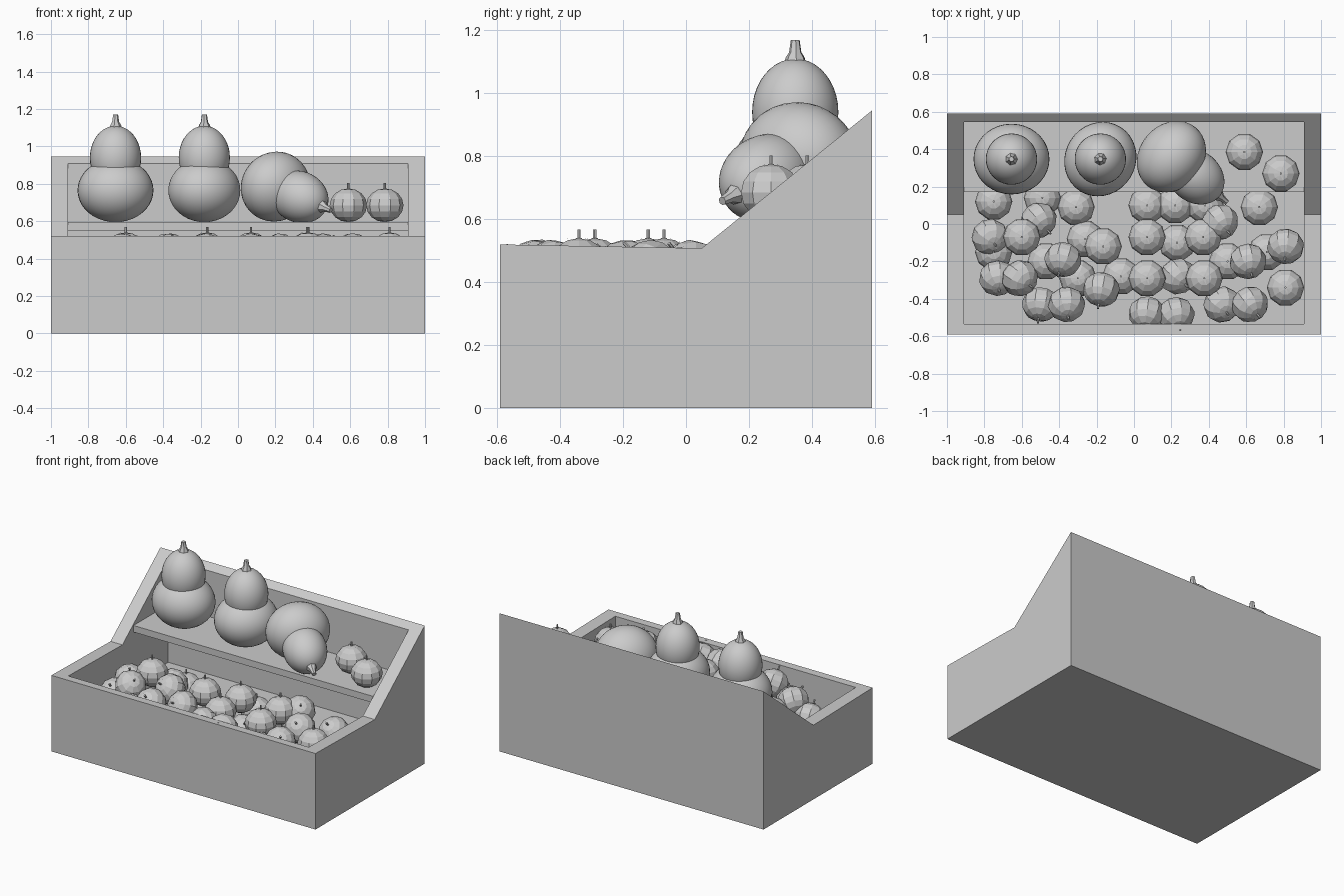
import bpy, bmesh, math, random
from mathutils import Matrix, Vector, Euler

if "Cube" in bpy.data.objects:
    bpy.data.objects.remove(bpy.data.objects["Cube"])

random.seed(4)


def finish(bm, name):
    bmesh.ops.recalc_face_normals(bm, faces=bm.faces)
    me = bpy.data.meshes.new(name)
    bm.to_mesh(me)
    bm.free()
    ob = bpy.data.objects.new(name, me)
    bpy.context.collection.objects.link(ob)
    return ob


def prism(name, profile, half):
    """Extrude a (y, z) profile across x, symmetric about x = 0."""
    bm = bmesh.new()
    face = bm.faces.new([bm.verts.new((-half, y, z)) for y, z in profile])
    ext = bmesh.ops.extrude_face_region(bm, geom=[face])
    moved = [v for v in ext["geom"] if isinstance(v, bmesh.types.BMVert)]
    bmesh.ops.translate(bm, verts=moved, vec=(2 * half, 0, 0))
    return finish(bm, name)


def lathe(bm, profile, sides, squash=1.0):
    """Revolve an (r, z) profile around z; ends at r = 0 become poles."""
    rings = []
    for r, z in profile:
        if r == 0:
            rings.append([bm.verts.new((0, 0, z))])
        else:
            angles = [math.tau * i / sides for i in range(sides)]
            rings.append([bm.verts.new((r * math.cos(a), r * squash * math.sin(a), z))
                          for a in angles])
    for a, b in zip(rings, rings[1:]):
        for i in range(sides):
            j = (i + 1) % sides
            quad = [a[i % len(a)], a[j % len(a)], b[j % len(b)], b[i % len(b)]]
            bm.faces.new(list(dict.fromkeys(quad)))


def ball(r, h, zc, rings):
    pts = [(r * math.sin(math.pi * i / rings), zc - h * math.cos(math.pi * i / rings))
           for i in range(1, rings)]
    return [(0, zc - h)] + pts + [(0, zc + h)]


# Display bin: sloped-sided box hollowed out from above
bin_box = prism("display_bin", [(-.59, 0), (-.59, .52), (.05, .508), (.59, .945), (.59, 0)], 1)
cutter = prism("bin_cutter", [(-.535, .2), (-.535, 1.2), (.545, 1.2), (.545, .2)], .91)
cutter.hide_render = True
mod = bin_box.modifiers.new("hollow", 'BOOLEAN')
mod.operation, mod.solver, mod.object = 'DIFFERENCE', 'EXACT', cutter
bpy.context.view_layer.objects.active = bin_box
bpy.ops.object.modifier_apply(modifier=mod.name)
bpy.data.objects.remove(cutter)

# Back shelf
prism("shelf", [(.17, .55), (.17, .595), (.55, .595), (.55, .55)], .912)

# Gourd: squashed body, egg-shaped neck and a tapered stem (base at origin)
bm = bmesh.new()
lathe(bm, ball(.203, .17, .17, 20), 36, .93)
lathe(bm, ball(.137, .17, .345, 20), 36)
lathe(bm, [(0, .49), (.034, .505), (.03, .52), (.02, .535), (.014, .575), (0, .575)], 7)
gourd = finish(bm, "gourd_left")
bpy.context.view_layer.objects.active = gourd
gourd.select_set(True)
bpy.ops.object.shade_smooth_by_angle(angle=math.radians(35))
gourd.location = (-.655, .347, .595)

upright = bpy.data.objects.new("gourd_middle", gourd.data)
upright.matrix_world = Matrix.Translation((-.18, .347, .595)) @ Matrix.Rotation(1.0, 4, 'Z')
bpy.context.collection.objects.link(upright)

lean = Vector((.315, -.26, -.135)).to_track_quat('Z', 'Y').to_matrix().to_4x4()
lying = bpy.data.objects.new("gourd_lying", gourd.data)
lying.matrix_world = (Matrix.Translation((.2, .36, .785)) @ lean
                      @ Matrix.Translation((0, 0, -.17)))
bpy.context.collection.objects.link(lying)

# Small round fruit: faceted ball, thin stalk, little star of sepals
bm = bmesh.new()
lathe(bm, ball(.1, .09, 0, 8), 10)
lathe(bm, [(0, .08), (.006, .08), (.006, .118), (0, .118)], 6)
for i in range(5):
    a = math.tau * i / 5
    pts = [(.008, a - 1, .09), (.04, a, .088), (.008, a + 1, .09)]
    bm.faces.new([bm.verts.new((r * math.cos(t), r * math.sin(t), z)) for r, t, z in pts])
first = finish(bm, "small_fruit")
fruit_mesh = first.data
bpy.data.objects.remove(first)


def fruit(name, x, y, z, tilt):
    ob = bpy.data.objects.new(name, fruit_mesh)
    ob.location = (x, y, z)
    ob.rotation_euler = Euler((tilt * random.uniform(.5, 1), tilt * random.uniform(-1, 1),
                               random.uniform(0, .6) if tilt else 0))
    bpy.context.collection.objects.link(ob)


# Fruit on the shelf
for p in [(.59, .385), (.785, .27)]:
    fruit("shelf_fruit", *p, .685, 0)

# Upright and tipped fruit heaped in the bin, by layer
layers = [
    ("top_fruit", .45, 0, [(-.6, -.07), (-.165, -.12), (.07, -.07), (.37, -.07), (.07, -.29),
                           (.375, -.29), (.81, -.34)]),
    ("tipped_fruit", .44, .9, [(-.38, -.19), (-.61, -.29), (-.175, -.35), (-.36, -.43),
                               (.07, -.48), (.225, -.485), (.62, -.43), (.61, -.2),
                               (.81, -.12), (.46, .01)]),
    ("middle_fruit", .36, .9, [(-.77, -.07), (-.73, -.29), (-.5, -.43), (.47, -.43),
                               (.235, -.28), (-.51, .02)]),
    ("low_fruit", .30, 0, [(-.75, .12), (-.31, .09), (.07, .1), (.22, .1), (.38, .1),
                           (.67, .09), (-.49, .14), (-.47, -.2), (-.75, -.15), (-.26, -.08),
                           (-.07, -.28), (.23, -.1), (.5, -.2), (.71, -.15), (-.3, -.29)]),
]
for name, z, tilt, spots in layers:
    for x, y in spots:
        fruit(name, x, y, z, tilt)
